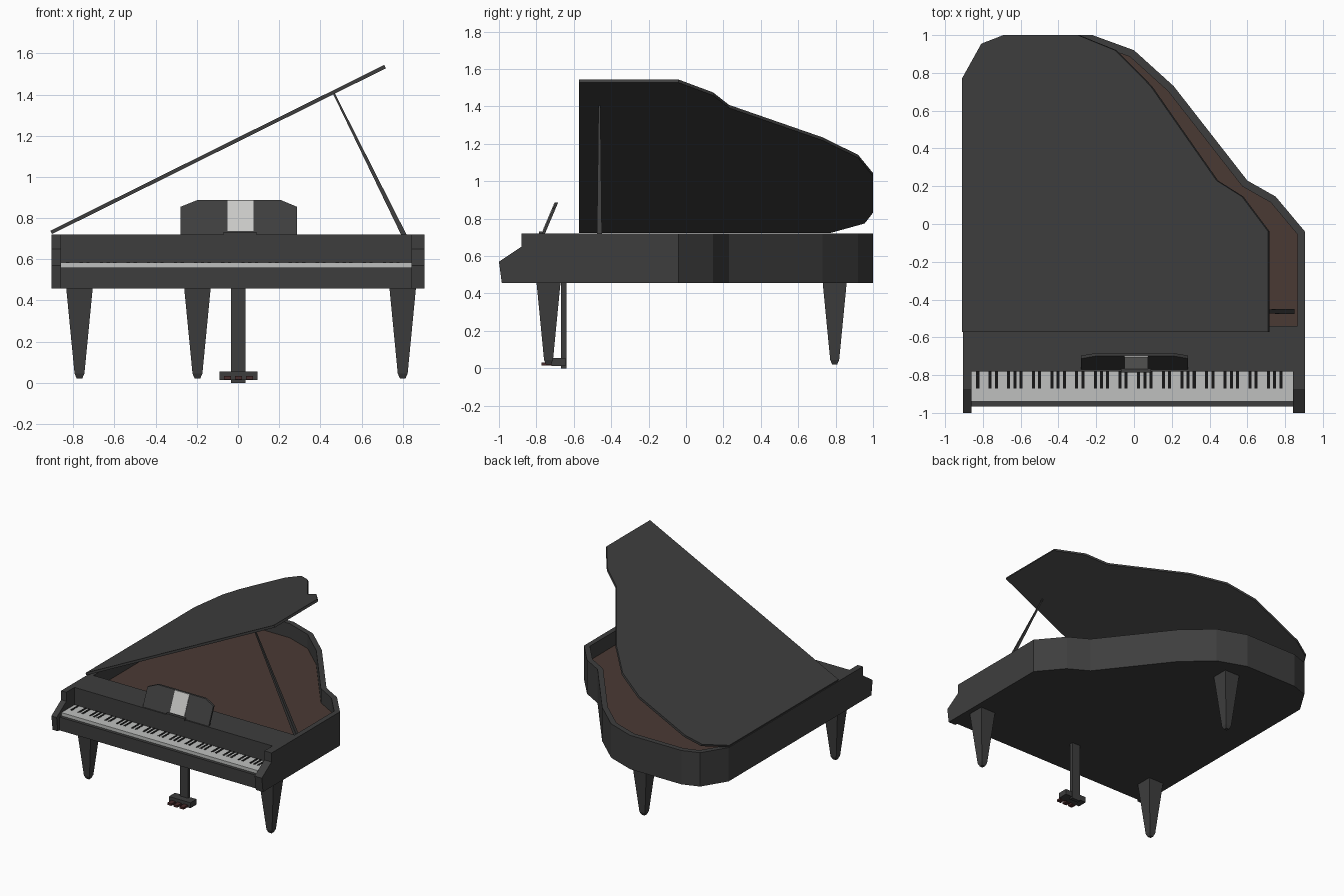
import bpy, bmesh, math
from mathutils import Vector, Matrix

if "Cube" in bpy.data.objects:
    bpy.data.objects.remove(bpy.data.objects["Cube"])


def material(name, r, g, b):
    m = bpy.data.materials.new(name)
    m.diffuse_color = (r, g, b, 1)
    m.use_nodes = True
    m.node_tree.nodes["Principled BSDF"].inputs["Base Color"].default_value = m.diffuse_color
    return m


EBONY = material("ebony lacquer", 0.048, 0.048, 0.048)
BROWN = material("soundboard brown", 0.068, 0.042, 0.034)
IVORY = material("ivory keys", 0.52, 0.53, 0.52)
PAPER = material("sheet paper", 0.58, 0.58, 0.57)
BLACK = material("black keys", 0.008, 0.008, 0.008)
PEDAL = material("pedal red brown", 0.065, 0.025, 0.025)


def finish(name, bm, *mats):
    bmesh.ops.recalc_face_normals(bm, faces=bm.faces)
    me = bpy.data.meshes.new(name)
    bm.to_mesh(me)
    bm.free()
    for m in mats:
        me.materials.append(m)
    ob = bpy.data.objects.new(name, me)
    bpy.context.collection.objects.link(ob)
    return ob


def loft(name, rings, mat):
    """Skin a stack of matching point rings and cap both ends."""
    bm = bmesh.new()
    rows = [[bm.verts.new(p) for p in r] for r in rings]
    n = len(rows[0])
    for a, b in zip(rows, rows[1:]):
        for i in range(n):
            j = (i + 1) % n
            bm.faces.new((a[i], a[j], b[j], b[i]))
    bm.faces.new(rows[0])
    bm.faces.new(rows[-1])
    return finish(name, bm, mat)


def box(name, x0, x1, y0, y1, z0, z1, mat):
    return loft(name, [[(x0, y0, z), (x1, y0, z), (x1, y1, z), (x0, y1, z)]
                       for z in (z0, z1)], mat)


def square(x, y, z, h):
    return [(x + sx * h, y + sy * h, z)
            for sx, sy in ((-1, -1), (1, -1), (1, 1), (-1, 1))]


# Curved outline shared by case and lid, counter-clockwise from right side
CURVE = [(0.905, -0.04), (0.75, 0.145), (0.6, 0.23), (0.21, 0.73), (0, 0.92),
         (-0.22, 1.0), (-0.66, 1.0), (-0.79, 0.955), (-0.905, 0.77)]
BOTTOM, TOP, BOARD = 0.457, 0.72, 0.61


def outline(front):
    return [(-0.905, front), (0.905, front)] + CURVE


def inset(pts, d):
    out = []
    for i, p in enumerate(pts):
        a, p, b = Vector(pts[i - 1]), Vector(p), Vector(pts[(i + 1) % len(pts)])
        u, v = (p - a).normalized(), (b - p).normalized()
        n1, n2 = Vector((-u.y, u.x)), Vector((-v.y, v.x))
        out.append(p + (n1 + n2) * d / (1 + n1.dot(n2)))
    return out


# Case: outer wall, rim top, inner wall and brown soundboard floor
outer = outline(-0.78)
inner = inset(outer, 0.04)
inner[0].y = inner[1].y = -0.54
bm = bmesh.new()
rows = [[bm.verts.new((p[0], p[1], z)) for p in pts] for pts, z in
        ((outer, BOTTOM), (outer, TOP), (inner, TOP), (inner, BOARD))]
n = len(outer)
for a, b in zip(rows, rows[1:]):
    for i in range(n):
        bm.faces.new((a[i], a[(i + 1) % n], b[(i + 1) % n], b[i]))
bm.faces.new(rows[0])
bm.faces.new(rows[-1]).material_index = 1
finish("case", bm, EBONY, BROWN)

# Raised lid, hinged on the left edge
lid = loft("lid", [[(x + 0.905, y, z) for x, y in outline(-0.572)]
                   for z in (0, 0.018)], EBONY)
lid.data.transform(Matrix.Translation((-0.903, 0, TOP + 0.003))
                   @ Matrix.Rotation(-math.radians(26.4), 4, 'Y'))

# Lid prop, tapering upward
loft("lid_prop", [square(0.835, -0.463, 0.66, 0.014),
                  square(0.466, -0.463, 1.405, 0.005)], EBONY)

# Cheeks either side of the keyboard
CHEEK = [(-0.78, BOTTOM), (-0.985, BOTTOM), (-1, 0.57), (-0.88, 0.65),
         (-0.88, TOP), (-0.78, TOP)]
for name, x0, x1 in (("left_cheek", -0.905, -0.86), ("right_cheek", 0.843, 0.905)):
    loft(name, [[(x, y, z) for y, z in CHEEK] for x in (x0, x1)], EBONY)

# Key bed and keys
box("key_bed", -0.86, 0.843, -0.965, -0.78, BOTTOM, 0.56, EBONY)
box("white_keys", -0.86, 0.843, -0.94, -0.78, 0.56, 0.585, IVORY)
pitch = 1.703 / 52
for k in range(1, 52):
    if (k + 5) % 7 not in (0, 3):
        x = -0.86 + k * pitch
        box("black_key", x - 0.008, x + 0.008, -0.87, -0.78, 0.58, 0.587, BLACK)

# Music desk, leaning back, with sheet and small ledge
LEAN = 0.07 / 0.165


def desk_point(x, z, off):
    return (x, -0.77 + (z - TOP) * LEAN + off, z)


DESK = [(-0.28, TOP), (0.287, TOP), (0.287, 0.855), (0.21, 0.887),
        (-0.2, 0.887), (-0.28, 0.855)]
SHEET = [(-0.05, 0.738), (0.075, 0.738), (0.075, 0.886), (-0.05, 0.886)]
for name, pts, a, b, mat in (("music_desk", DESK, 0, 0.016, EBONY),
                             ("sheet_music", SHEET, -0.004, 0.001, PAPER)):
    loft(name, [[desk_point(x, z, o) for x, z in pts] for o in (a, b)], mat)
box("desk_ledge", -0.07, 0.09, -0.787, -0.765, TOP - 0.008, TOP + 0.012, EBONY)

# Tapered legs
for name, x, y in (("front_left_leg", -0.77, -0.735), ("front_right_leg", 0.8, -0.735),
                   ("back_leg", -0.197, 0.795)):
    loft(name, [square(x, y, z, h) for z, h in
                ((0.02, 0.013), (0.045, 0.024), (BOTTOM + 0.01, 0.065))], EBONY)

# Pedal post, box and pedals
box("pedal_post", -0.033, 0.037, -0.668, -0.64, 0, BOTTOM + 0.01, EBONY)
box("pedal_box", -0.09, 0.095, -0.72, -0.645, 0.013, 0.055, EBONY)
for x in (-0.05, 0.002, 0.055):
    box("pedal", x - 0.017, x + 0.017, -0.772, -0.715, 0.016, 0.032, PEDAL)
